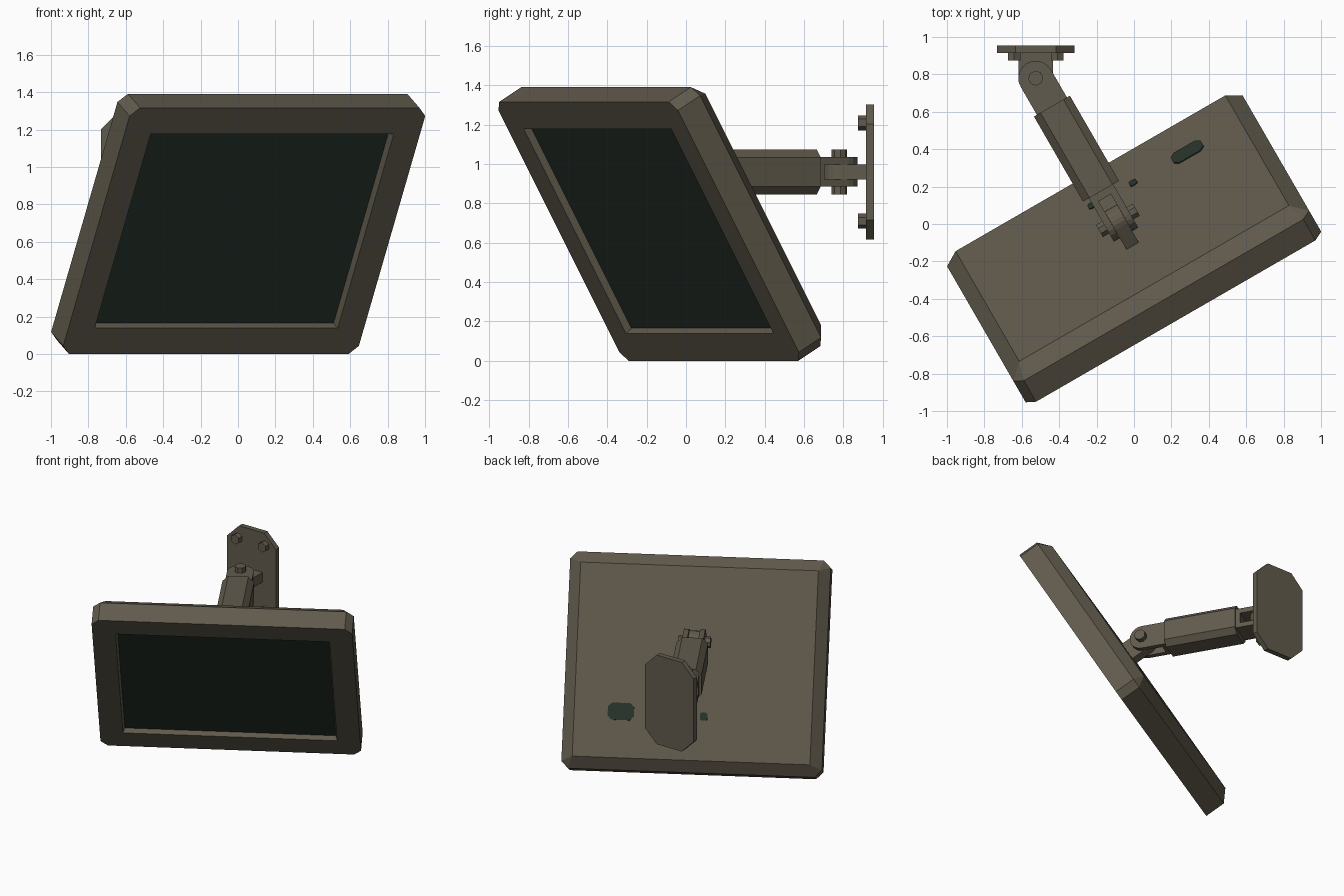
import bpy, bmesh, math
from mathutils import Matrix, Vector

if "Cube" in bpy.data.objects:
    bpy.data.objects.remove(bpy.data.objects["Cube"])


def material(name, rgb):
    m = bpy.data.materials.new(name)
    m.diffuse_color = (*rgb, 1)
    m.use_nodes = True
    m.node_tree.nodes["Principled BSDF"].inputs["Base Color"].default_value = m.diffuse_color
    return m


BODY = material("olive grey metal", (0.121, 0.104, 0.074))
DARK = material("dark green glass", (0.021, 0.034, 0.024))


def finish(name, bm, matrix, mats):
    bmesh.ops.recalc_face_normals(bm, faces=bm.faces)
    me = bpy.data.meshes.new(name)
    bm.to_mesh(me)
    bm.free()
    for m in mats:
        me.materials.append(m)
    ob = bpy.data.objects.new(name, me)
    ob.matrix_world = matrix
    bpy.context.collection.objects.link(ob)
    return ob


def frame(origin, x, z):
    """Matrix with the given local x and z directions."""
    x, z = Vector(x).normalized(), Vector(z).normalized()
    m = Matrix((x, z.cross(x), z)).transposed().to_4x4()
    m.translation = origin
    return m


def prism(name, pts, h0, h1, matrix, mat=BODY):
    """Extrude a 2D outline along local z."""
    bm = bmesh.new()
    lo = [bm.verts.new((x, y, h0)) for x, y in pts]
    hi = [bm.verts.new((x, y, h1)) for x, y in pts]
    bm.faces.new(lo)
    bm.faces.new(hi)
    for i in range(len(pts)):
        j = (i + 1) % len(pts)
        bm.faces.new((lo[i], lo[j], hi[j], hi[i]))
    return finish(name, bm, matrix, [mat])


def cut_rect(w, h, c):
    """Rectangle with cut corners, half sizes w and h."""
    return [(-w + c, -h), (w - c, -h), (w, -h + c), (w, h - c),
            (w - c, h), (-w + c, h), (-w, h - c), (-w, -h + c)]


def rect(x0, x1, h):
    return [(x0, -h), (x1, -h), (x1, h), (x0, h)]


def ngon(r, n):
    return [(r * math.cos(math.tau * (i + .5) / n), r * math.sin(math.tau * (i + .5) / n)) for i in range(n)]


def lug_outline(r, length, n=10):
    """Round end about the origin, straight along +x."""
    arc = [(r * math.cos(a), r * math.sin(a)) for a in
           (math.pi / 2 + math.pi * i / n for i in range(n + 1))]
    return arc + [(length, -r), (length, r)]


# Directions: u along the screen, v horizontally behind it, b out of the screen's back
turn = Matrix.Rotation(math.radians(30), 4, 'Z')
tilt = turn @ Matrix.Rotation(math.radians(30), 4, 'X')
u, v = turn.col[0].xyz, turn.col[1].xyz
b = tilt.col[1].xyz
up = Vector((0, 0, 1))
case_m = Matrix.Translation(u * -0.066 + v * 0.199) @ tilt

# Monitor case with cut corners, bevelled back and recessed screen
HW, HH = 0.9125, 0.76
bm = bmesh.new()


def ring(pts, y):
    return [bm.verts.new((x, y, z + HH)) for x, z in pts]


def bridge_oct_rect(o, r):
    for k in range(4):
        bm.faces.new((o[2 * k], o[2 * k + 1], r[(k + 1) % 4], r[k]))
        bm.faces.new((o[2 * k + 1], o[(2 * k + 2) % 8], r[(k + 1) % 4]))


front = ring(cut_rect(HW, HH, 0.05), 0)
side = ring(cut_rect(HW, HH, 0.05), 0.15)
back = ring(rect(-HW + 0.08, HW - 0.08, HH - 0.08), 0.222)
opening = ring(rect(-0.75, 0.75, 0.60), 0)
glass = ring(rect(-0.739, 0.739, 0.589), 0.035)
bridge_oct_rect(front, opening)
bridge_oct_rect(side, back)
for a, c in ((front, side), (opening, glass)):
    for i in range(len(a)):
        j = (i + 1) % len(a)
        bm.faces.new((a[i], a[j], c[j], c[i]))
bm.faces.new(back)
bm.faces.new(glass).material_index = 1
finish("monitor_case", bm, case_m, [BODY, DARK])

# Dark ports on the back, thin plates
for name, x, z, hw, hh, c in (("wide_port", 0.505, 0.405, 0.092, 0.06, 0.028),
                              ("small_port_a", 0.172, 0.40, 0.022, 0.026, 0.01),
                              ("small_port_b", -0.075, 0.39, 0.026, 0.028, 0.01)):
    m = case_m @ Matrix.Translation((x, 0.222, z)) @ Matrix.Rotation(math.pi / 2, 4, 'X')
    prism(name, cut_rect(hw, hh, c), -0.006, 0.002, m, DARK)

# Joint pivots
ARM_U, ARM_Z = -0.065, 0.96
wall_p = u * ARM_U + v * 0.938 + up * ARM_Z
elbow_p = u * ARM_U + v * 0.060 + up * ARM_Z

# Each joint: forked yoke on the arm, tongue on the mount, bolt through both
for name, p, axis, arm_dir, tongue_dir, r, tr, reach in (
        ("wall_joint", wall_p, up, -v, Vector((0, 1, 0)), 0.093, 0.093, 0.145),
        ("screen_joint", elbow_p, u, v, -b, 0.088, 0.077, 0.14)):
    arm_m = frame(p, arm_dir, axis)
    for s, tag in ((1, "a"), (-1, "b")):
        prism(f"{name}_fork_{tag}", lug_outline(r, 0.20), s * 0.038, s * 0.075, arm_m)
        prism(f"{name}_bolt_{tag}", ngon(0.04, 8), s * 0.07, s * 0.114, arm_m)
    prism(f"{name}_fork_base", rect(0.14, 0.20, r), -0.038, 0.038, arm_m)
    prism(f"{name}_tongue", lug_outline(tr, reach), -0.0375, 0.0375, frame(p, tongue_dir, axis))

# Arm sleeve between the joints
prism("arm_sleeve", cut_rect(0.111, 0.114, 0.04), 0.24, 0.765,
      frame(u * ARM_U + up * ARM_Z, u, v))

# Wall plate and its four bolts
plate_m = frame(Vector((wall_p.x, 0.955, ARM_Z)), (1, 0, 0), (0, -1, 0))
prism("wall_plate", cut_rect(0.207, 0.343, 0.10), 0, 0.04, plate_m)
for sx in (-1, 1):
    for sz in (-1, 1):
        prism("wall_bolt", ngon(0.038, 6), 0.035, 0.08,
              plate_m @ Matrix.Translation((sx * 0.115, sz * 0.25, 0)))
